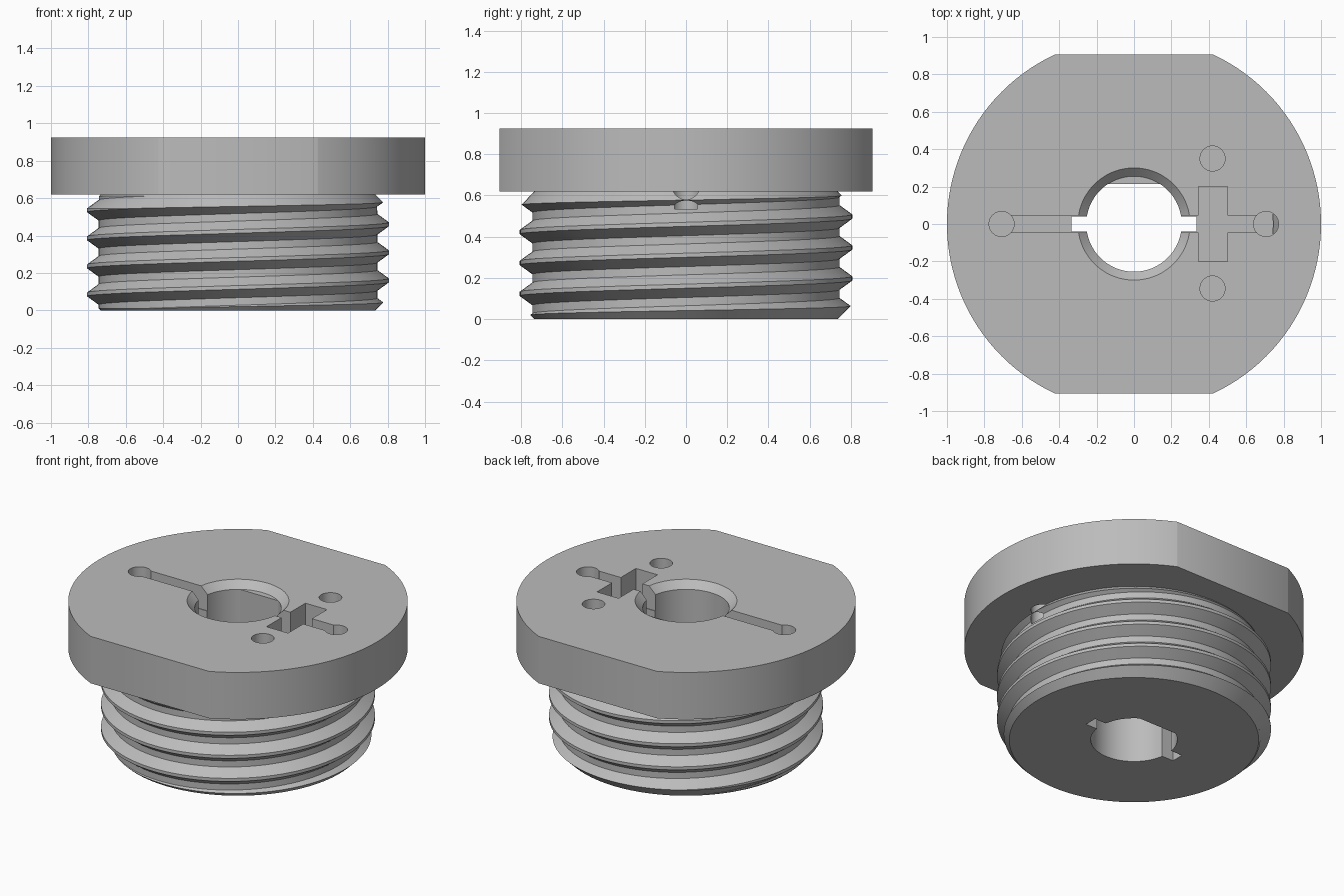
import bpy, bmesh, math

old = bpy.data.objects.get("Cube")
if old:
    bpy.data.objects.remove(old, do_unlink=True)

TOP, FLANGE_Z, PITCH = 0.925, 0.62, 0.15
SLOT_Z = TOP - 0.15
BORE_Z = TOP - 0.045
HOLE_Z = 0.535

grey = bpy.data.materials.new("plain_grey")
grey.use_nodes = True
colour = (0.5, 0.5, 0.5, 1)
grey.diffuse_color = colour
grey.node_tree.nodes["Principled BSDF"].inputs["Base Color"].default_value = colour


def to_object(name, bm):
    bmesh.ops.recalc_face_normals(bm, faces=bm.faces)
    mesh = bpy.data.meshes.new(name)
    bm.to_mesh(mesh)
    bm.free()
    mesh.materials.append(grey)
    ob = bpy.data.objects.new(name, mesh)
    bpy.context.collection.objects.link(ob)
    return ob


def lathe(name, profile, x=0, y=0, segments=128):
    """Solid of revolution from (radius, height) points."""
    bm = bmesh.new()
    rings = [[bm.verts.new((x + r * math.cos(2 * math.pi * i / segments),
                            y + r * math.sin(2 * math.pi * i / segments), z))
              for i in range(segments)] for r, z in profile]
    for a, b in zip(rings, rings[1:]):
        for i in range(segments):
            j = (i + 1) % segments
            bm.faces.new((a[i], a[j], b[j], b[i]))
    bm.faces.new(rings[0])
    bm.faces.new(rings[-1])
    return to_object(name, bm)


def box(name, x0, x1, y0, y1, z0, z1):
    bm = bmesh.new()
    bmesh.ops.create_cube(bm, size=1)
    for v in bm.verts:
        v.co = (x1 if v.co.x > 0 else x0, y1 if v.co.y > 0 else y0, z1 if v.co.z > 0 else z0)
    return to_object(name, bm)


def combine(target, other, operation):
    mod = target.modifiers.new("combine", 'BOOLEAN')
    mod.operation, mod.solver, mod.object = operation, 'EXACT', other
    bpy.context.view_layer.objects.active = target
    bpy.ops.object.modifier_apply(modifier=mod.name)
    bpy.data.objects.remove(other, do_unlink=True)


def helical_thread(crest=0.807, root=0.745, low=-0.103, high=0.753, segments=120):
    """Closed right-handed screw, its ends clamped flat."""
    bm = bmesh.new()
    section = ((-0.01, crest), (0.01, crest), (0.055, root), (0.095, root))
    columns = []
    for i in range(segments + 1):
        turn = i / segments
        a = 2 * math.pi * turn
        column = []
        for k in range(-3, 7):
            for dz, r in section:
                z = 0.01 + PITCH * (k + turn) + dz
                if not low < z < high:
                    z, r = min(max(z, low), high), root
                column.append(bm.verts.new((r * math.cos(a), r * math.sin(a), z)))
        columns.append(column)
    for a, b in zip(columns, columns[1:]):
        for j in range(len(a) - 1):
            bm.faces.new((a[j], b[j], b[j + 1], a[j + 1]))
    bmesh.ops.remove_doubles(bm, verts=bm.verts, dist=0.00002)
    bmesh.ops.holes_fill(bm, edges=[e for e in bm.edges if e.is_boundary], sides=0)
    return to_object("threaded_stem", bm)


# Threaded stem with tapered ends
stem = helical_thread()
combine(stem, lathe("stem_envelope", [(0.735, 0), (0.812, 0.075), (0.812, 0.54),
                                      (0.736, FLANGE_Z), (0.736, 0.7)]), 'INTERSECT')

# Round flange with two wrench flats
body = lathe("threaded_plug", [(1, FLANGE_Z), (1, TOP)])
combine(body, box("flat_envelope", -1.2, 1.2, -0.905, 0.905, 0.5, 1.1), 'INTERSECT')
combine(body, stem, 'UNION')

# D-shaped bore, chamfered mouth and side notches
bore = lathe("bore_cutter", [(0.255, -0.1), (0.255, BORE_Z + 0.01)], segments=96)
combine(bore, box("bore_flat", -0.5, 0.5, 0.215, 0.5, -0.2, 1.2), 'DIFFERENCE')
combine(body, bore, 'DIFFERENCE')
combine(body, lathe("mouth_cutter", [(0.255, BORE_Z), (0.3, TOP), (0.3, TOP + 0.1)],
                    segments=96), 'DIFFERENCE')
combine(body, box("notch_cutter", -0.334, 0.334, -0.041, 0.041, -0.1, 1.1), 'DIFFERENCE')

# Wire slot and rectangular pocket in the top
combine(body, box("slot_cutter", -0.7, 0.7, -0.045, 0.045, SLOT_Z, 1.1), 'DIFFERENCE')
combine(body, box("pocket_cutter", 0.345, 0.5, -0.2, 0.2, SLOT_Z - 0.002, 1.1), 'DIFFERENCE')

# Blind round holes
for x, y in ((-0.708, 0), (0.706, 0), (0.42, 0.35), (0.42, -0.345)):
    combine(body, lathe("hole_cutter", [(0.067, HOLE_Z), (0.067, 1.1)], x, y, 40), 'DIFFERENCE')

# Smooth curved walls, sharp edges
bpy.ops.object.select_all(action='DESELECT')
body.select_set(True)
bpy.context.view_layer.objects.active = body
bpy.ops.object.shade_smooth_by_angle(angle=math.radians(30))
